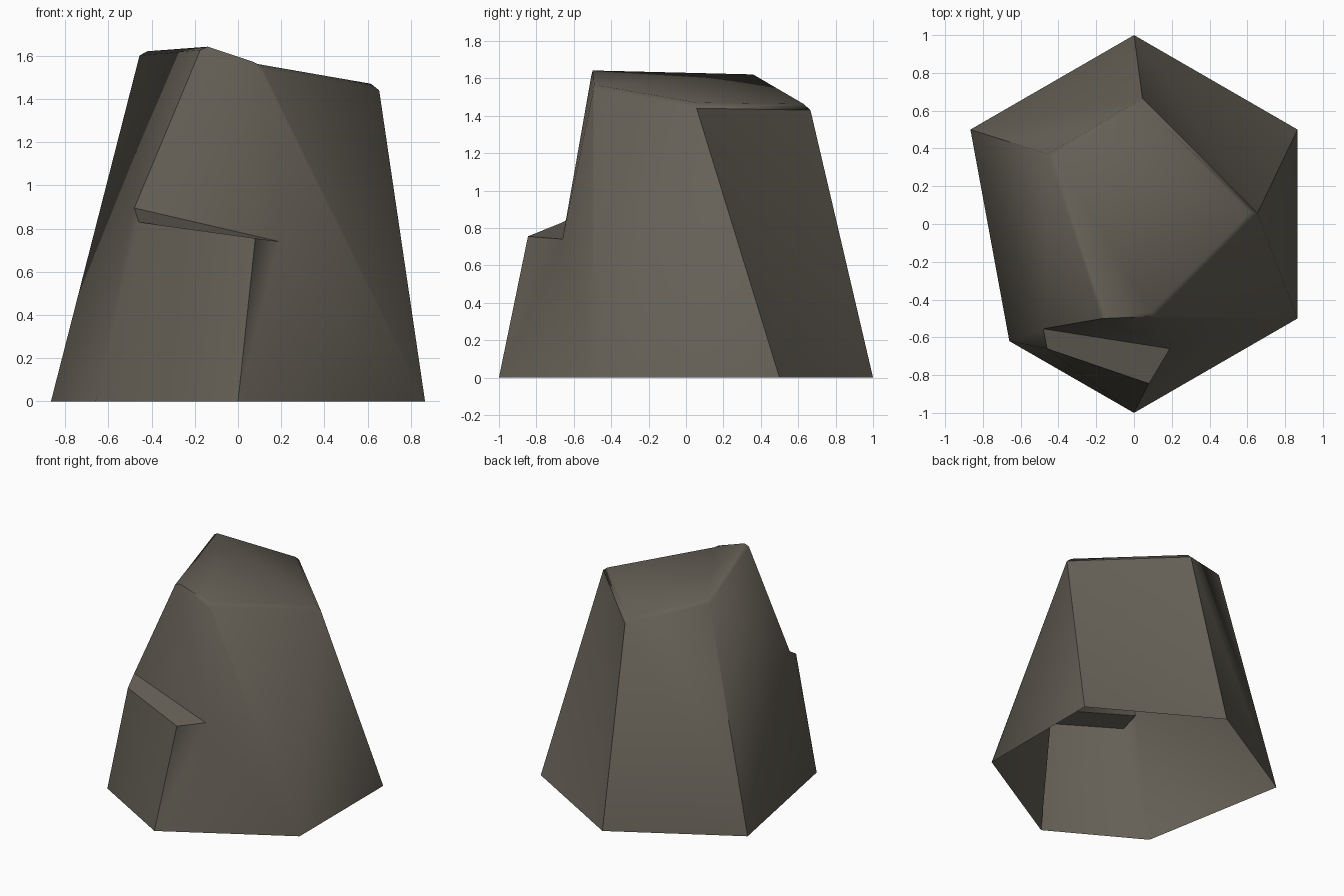
import bpy
import bmesh
import math

cube = bpy.data.objects.get("Cube")
if cube:
    bpy.data.objects.remove(cube, do_unlink=True)

# Stone colour
STONE = (0.13, 0.117, 0.093, 1.0)
stone = bpy.data.materials.new("grey_brown_stone")
stone.use_nodes = True
stone.diffuse_color = STONE
stone.node_tree.nodes["Principled BSDF"].inputs["Base Color"].default_value = STONE

# Corners: open base, notch in the front wall, sloping rim
corners = {
    "base_front": (0, -1, 0),
    "base_right": (0.866, -0.5, 0),
    "base_right_back": (0.866, 0.5, 0),
    "base_back": (0, 1, 0),
    "base_left_back": (-0.866, 0.5, 0),
    "base_left": (-0.66, -0.62, 0),
    "notch_left_in": (-0.48, -0.555, 0.895),
    "notch_left_out": (-0.46, -0.66, 0.83),
    "notch_right_out": (0.08, -0.845, 0.755),
    "notch_right_in": (0.19, -0.66, 0.74),
    "rim_peak": (-0.165, -0.5, 1.65),
    "rim_front": (0.105, -0.49, 1.56),
    "rim_right": (0.65, 0.06, 1.465),
    "rim_back": (0.045, 0.66, 1.455),
    "rim_left": (-0.45, 0.37, 1.625),
}

# Facets, listed anticlockwise from outside
facets = [
    "base_front base_right notch_right_in",
    "base_front notch_right_in notch_right_out",
    "base_right rim_front notch_right_in",
    "base_right rim_right rim_front",
    "base_front notch_right_out notch_left_out base_left",
    "base_left notch_left_out notch_left_in",
    "base_left notch_left_in base_left_back",
    "base_left_back notch_left_in rim_left",
    "notch_left_in rim_peak rim_left",
    "notch_left_in notch_right_in rim_peak",
    "notch_right_in rim_front rim_peak",
    "notch_left_out notch_right_out notch_right_in notch_left_in",
    "base_right base_right_back rim_right",
    "base_right_back base_back rim_right",
    "base_back rim_back rim_right",
    "base_back base_left_back rim_back",
    "base_left_back rim_left rim_back",
    "rim_peak rim_front rim_left",
    "rim_front rim_right rim_left",
    "rim_right rim_back rim_left",
]
worn_rim = ["rim_front", "rim_right", "rim_back", "rim_left", "rim_peak"]
creases = [("base_right_back", "rim_right"), ("base_back", "rim_back"),
           ("base_left_back", "rim_left"), ("notch_left_in", "rim_peak"),
           ("notch_right_out", "notch_right_in")]

bm = bmesh.new()
vert = {name: bm.verts.new(co) for name, co in corners.items()}
for facet in facets:
    bm.faces.new([vert[name] for name in facet.split()])
bmesh.ops.recalc_face_normals(bm, faces=bm.faces)
for face in bm.faces:
    face.smooth = True
for a, b in creases:
    bm.edges.get((vert[a], vert[b])).smooth = False

# Worn rim, left crisp above the front wall
back_rim_middle = (vert["rim_right"].co + vert["rim_back"].co) / 2
rim_edges = [bm.edges.get((vert[a], vert[b])) for a, b in zip(worn_rim, worn_rim[1:])]
bmesh.ops.bevel(bm, geom=rim_edges, offset=0.025, segments=1,
                affect='EDGES', clamp_overlap=True)

# Crisp edge where the right back wall meets the rim
for edge in bm.edges:
    middle = (edge.verts[0].co + edge.verts[1].co) / 2
    if (middle - back_rim_middle).length < 0.06:
        edge.smooth = False

mesh = bpy.data.meshes.new("rock")
bm.to_mesh(mesh)
bm.free()
mesh.materials.append(stone)
rock = bpy.data.objects.new("rock", mesh)
bpy.context.collection.objects.link(rock)

bpy.ops.object.select_all(action='DESELECT')
rock.select_set(True)
bpy.context.view_layer.objects.active = rock
bpy.ops.object.shade_smooth_by_angle(angle=math.radians(60))
